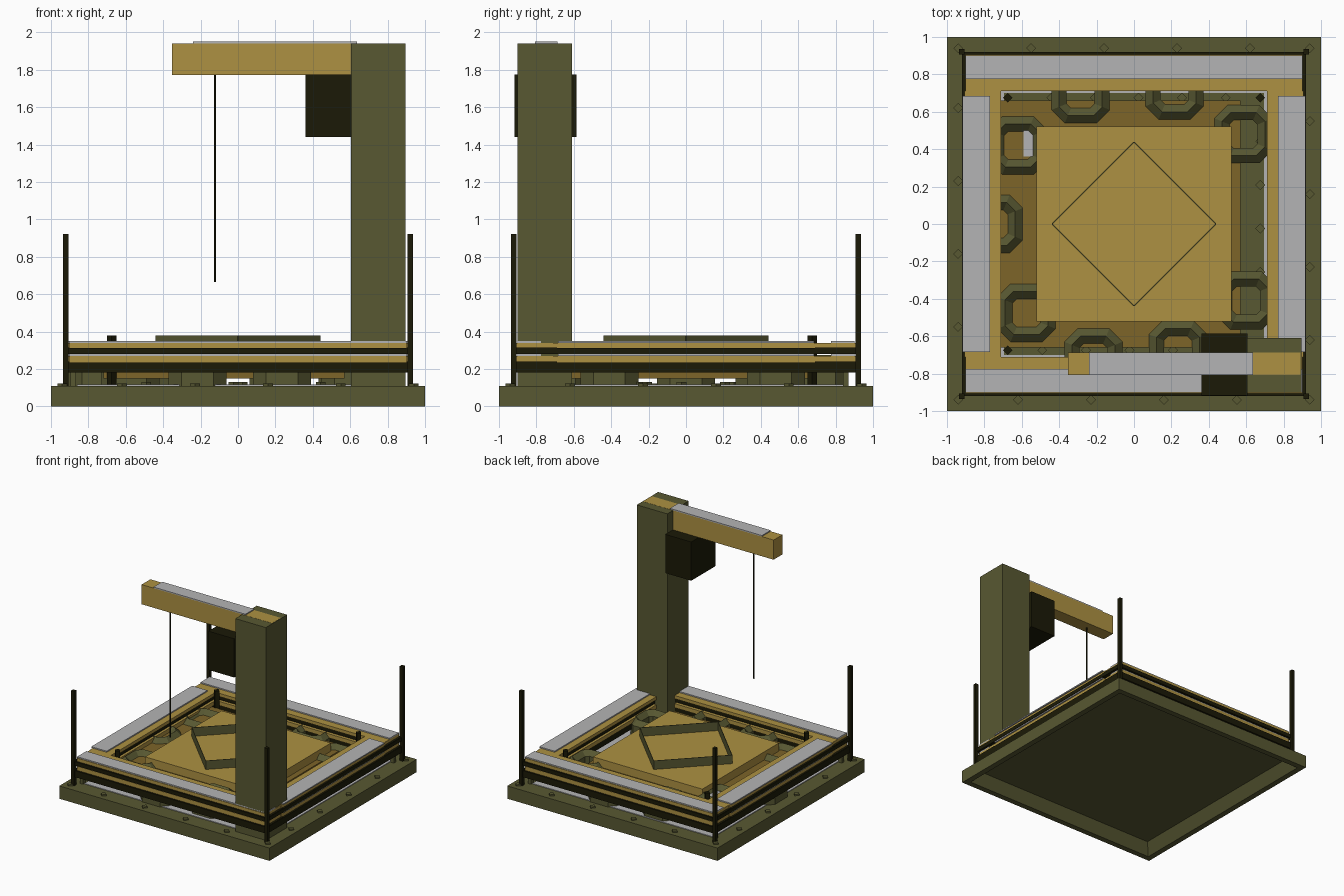
import bpy, bmesh, math
from mathutils import Matrix

cube = bpy.data.objects.get("Cube")
if cube:
    bpy.data.objects.remove(cube, do_unlink=True)


def material(name, rgb):
    m = bpy.data.materials.new(name)
    m.use_nodes = True
    color = (*rgb, 1)
    m.diffuse_color = color
    m.node_tree.nodes["Principled BSDF"].inputs["Base Color"].default_value = color
    return m


olive = material("olive green", (0.098, 0.098, 0.032))
ochre = material("ochre", (0.418, 0.283, 0.054))
brown = material("dark ochre", (0.205, 0.128, 0.022))
grey = material("light grey", (0.456, 0.456, 0.46))
black = material("near black olive", (0.011, 0.01, 0.002))


def finish(name, bm, mat):
    bmesh.ops.recalc_face_normals(bm, faces=bm.faces)
    mesh = bpy.data.meshes.new(name)
    bm.to_mesh(mesh)
    bm.free()
    mesh.materials.append(mat)
    obj = bpy.data.objects.new(name, mesh)
    bpy.context.collection.objects.link(obj)
    return obj


def box(name, mat, x, y, z):
    """Box from (low, high) pairs on each axis."""
    bm = bmesh.new()
    size = [abs(a[1] - a[0]) for a in (x, y, z)]
    mid = [(a[0] + a[1]) / 2 for a in (x, y, z)]
    bmesh.ops.create_cube(bm, size=1, matrix=Matrix.Translation(mid) @ Matrix.Diagonal((*size, 1)))
    return finish(name, bm, mat)


def peg(name, mat, x, y, z, radius, sides=4):
    """Upright prism between two heights; four sides read as a diamond."""
    bm = bmesh.new()
    bmesh.ops.create_cone(bm, cap_ends=True, segments=sides, radius1=radius, radius2=radius,
                          depth=z[1] - z[0], matrix=Matrix.Translation((x, y, (z[0] + z[1]) / 2)))
    return finish(name, bm, mat)


def square_ring(x, y, half=0.155, chamfer=0.07):
    """Upright-walled square ring with cut corners and a ridged top."""
    bm = bmesh.new()
    loops = []
    for inward, z in ((0, 0.11), (0, 0.235), (0.04, 0.275), (0.08, 0.235), (0.08, 0.11)):
        h = half - inward
        k = h - (chamfer - inward * (2 - math.sqrt(2)))
        outline = [(h, -k), (h, k), (k, h), (-k, h), (-h, k), (-h, -k), (-k, -h), (k, -h)]
        loops.append([bm.verts.new((x + px, y + py, z)) for px, py in outline])
    for a, b in zip(loops, loops[1:] + loops[:1]):
        for i in range(8):
            j = (i + 1) % 8
            bm.faces.new((a[i], a[j], b[j], b[i]))
    return finish("octagon_ring", bm, olive)


# Base block with a hollow underneath
base = box("base", olive, (-1, 1), (-1, 1), (0, 0.11))
bm = bmesh.new()
bm.from_mesh(base.data)
bottom = min(bm.faces, key=lambda f: f.calc_center_median().z)
bmesh.ops.inset_region(bm, faces=[bottom], thickness=0.07)
bmesh.ops.inset_region(bm, faces=[bottom], thickness=0.08)
for v in bottom.verts:
    v.co.z = 0.095
bm.to_mesh(base.data)
bm.free()

# Thin grey walkways on the base, under the frame
for s in (-1, 1):
    box("floor_strip_long", grey, (-0.86, 0.86), sorted((s * 0.7, s * 0.86)), (0.105, 0.116))
    box("floor_strip_short", grey, sorted((s * 0.695, s * 0.86)), (-0.7, 0.7), (0.105, 0.116))

# Raised floor and central platform
box("floor", brown, (-0.72, 0.57), (-0.66, 0.66), (0.15, 0.235))
box("floor_hatch", grey, (-0.59, -0.5), (0.36, 0.5), (0.22, 0.24))
box("platform", ochre, (-0.52, 0.52), (-0.52, 0.52), (0.22, 0.305))

# Diamond of thin upright plates on the platform
for i in range(4):
    plate = box("platform_plate", olive, (-0.31, 0.31), (-0.002, 0.002), (0.3, 0.38))
    turn = Matrix.Rotation(i * math.pi / 2 + math.pi / 4, 4, "Z")
    plate.data.transform(turn @ Matrix.Translation((0, 0.31, 0)))

# Rings around the platform
ring_spots = [(-0.285, 0.695), (0.217, 0.715), (0.585, 0.48), (0.6, -0.41), (0.235, -0.675),
              (-0.217, -0.715), (-0.575, -0.475), (-0.75, 0), (-0.62, 0.42)]
for x, y in ring_spots:
    square_ring(x, y)

# Two stacked frames: ochre planks over dark rails, with grey treads
for rail_z, plank_z in (((0.18, 0.235), (0.235, 0.27)), ((0.28, 0.312), (0.312, 0.34))):
    top = (plank_z[1], plank_z[1] + 0.01)
    for s in (-1, 1):
        def span(a, b):
            return sorted((s * a, s * b))
        box("cross_plank", ochre, (-0.9, 0.9), span(0.71, 0.905), plank_z)
        box("cross_tread", grey, (-0.9, 0.9), span(0.775, 0.9), top)
        box("side_plank", ochre, span(0.71, 0.905), (-0.71, 0.71), plank_z)
        box("side_tread", grey, span(0.77, 0.916), (-0.685, 0.685), top)
        box("cross_rail", black, (-0.92, 0.92), span(0.72, 0.92), rail_z)
        box("side_rail", black, span(0.72, 0.92), (-0.72, 0.72), rail_z)
        # Narrow dark lip at the corners, level with the planks
        for t in (-1, 1):
            box("corner_lip", black, span(0.9, 0.918), sorted((t * 0.69, t * 0.92)),
                (rail_z[0], rail_z[1] + 0.004))

# Corner posts and short inner pegs
for sx in (-1, 1):
    for sy in (-1, 1):
        box("corner_post", black, (sx * 0.92 - 0.015, sx * 0.92 + 0.015),
            (sy * 0.92 - 0.015, sy * 0.92 + 0.015), (0.1, 0.922))
        box("frame_leg", olive, sorted((sx * 0.865, sx * 0.895)),
            sorted((sy * 0.84, sy * 0.87)), (0.1, 0.19))
        peg("inner_peg", black, sx * 0.675, sy * 0.675, (0.1, 0.38), 0.025)

# Bolts on the rim and inside the frame
for side in range(4):
    turn = Matrix.Rotation(side * math.pi / 2, 4, "Z")
    for i in range(5):
        peg("rim_bolt", olive, -0.94 + 0.39 * i, 0.94, (0.1, 0.122), 0.026).data.transform(turn)
    for i in range(1, 6):
        peg("inner_bolt", olive, -0.675 + 0.233 * i, 0.675, (0.1, 0.13), 0.026).data.transform(turn)

# Crane: column, arm, counterweight and rope
box("column", olive, (0.605, 0.895), (-0.9, -0.61), (0.1, 1.94))
box("arm", ochre, (-0.352, 0.89), (-0.807, -0.688), (1.772, 1.941))
box("arm_plate", grey, (-0.24, 0.635), (-0.807, -0.688), (1.94, 1.95))
box("counterweight", black, (0.36, 0.606), (-0.917, -0.585), (1.44, 1.773))
peg("rope", black, -0.123, -0.748, (0.665, 1.775), 0.006, 6)
